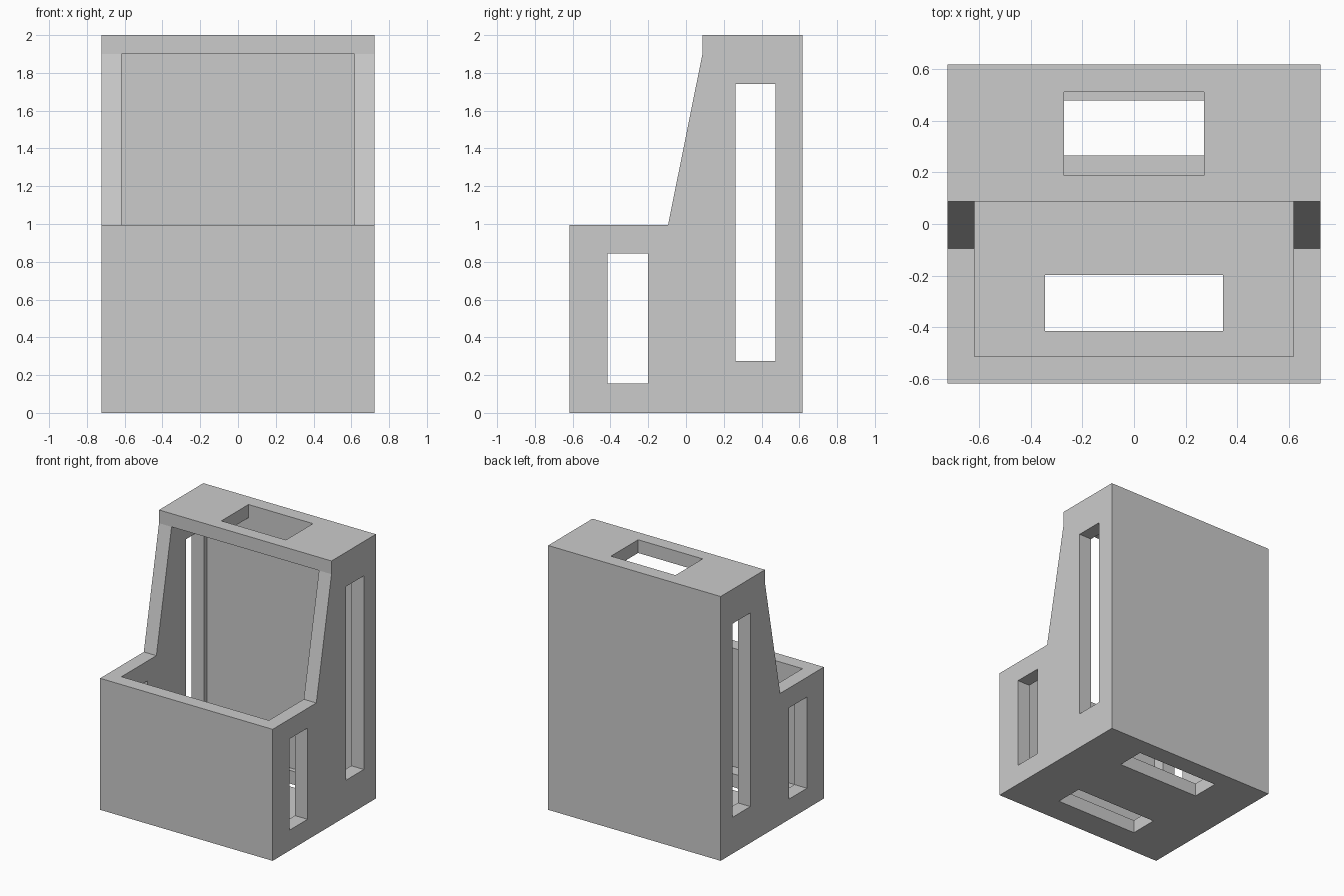
import bpy
import bmesh

cube = bpy.data.objects.get("Cube")
if cube:
    bpy.data.objects.remove(cube, do_unlink=True)

grey = bpy.data.materials.new("plain grey")
grey.use_nodes = True
COLOUR = (0.6, 0.6, 0.6, 1)
grey.diffuse_color = COLOUR
grey.node_tree.nodes["Principled BSDF"].inputs["Base Color"].default_value = COLOUR

WIDTH, DEPTH, WALL = 0.722, 0.617, 0.105   # half width, half depth, wall thickness


def prism(name, profile, half_width):
    """Extrude a (y, z) side profile along x."""
    bm = bmesh.new()
    face = bm.faces.new([bm.verts.new((-half_width, y, z)) for y, z in profile])
    ext = bmesh.ops.extrude_face_region(bm, geom=[face])
    moved = [v for v in ext["geom"] if isinstance(v, bmesh.types.BMVert)]
    bmesh.ops.translate(bm, verts=moved, vec=(2 * half_width, 0, 0))
    bmesh.ops.recalc_face_normals(bm, faces=bm.faces)
    mesh = bpy.data.meshes.new(name)
    bm.to_mesh(mesh)
    bm.free()
    mesh.materials.append(grey)
    obj = bpy.data.objects.new(name, mesh)
    bpy.context.scene.collection.objects.link(obj)
    return obj


def cut(target, name, half_width, y0, y1, z0, z1):
    """Subtract a box centred on x."""
    cutter = prism(name, [(y0, z0), (y1, z0), (y1, z1), (y0, z1)], half_width)
    cutter.hide_render = True
    cutter.hide_set(True)
    cutter.display_type = 'WIRE'
    mod = target.modifiers.new(name, 'BOOLEAN')
    mod.operation = 'DIFFERENCE'
    mod.solver = 'EXACT'
    mod.object = cutter
    return cutter


# Outer body: low front bin, sloping sides and a tall back
body = prism("dispenser_body", [
    (-DEPTH, 0), (DEPTH, 0), (DEPTH, 2), (0.087, 2),
    (0.087, 1.9), (-0.095, 0.995), (-DEPTH, 0.995)], WIDTH)

cutters = [
    # Hollow inside, open at the front and above the bin
    cut(body, "cavity_cutter", WIDTH - WALL, WALL - DEPTH, DEPTH - WALL, 0.1, 1.9),
    # Slots through both side walls
    cut(body, "front_side_slot_cutter", 1, -0.415, -0.2, 0.155, 0.845),
    cut(body, "back_side_slot_cutter", 1, 0.262, 0.473, 0.275, 1.74),
    # Slots through the floor
    cut(body, "front_floor_slot_cutter", 0.345, -0.413, -0.198, -0.1, 0.2),
    cut(body, "back_floor_slot_cutter", 0.345, 0.265, 0.478, -0.1, 0.2),
    # Opening in the top
    cut(body, "top_opening_cutter", 0.27, 0.187, 0.511, 1.8, 2.1),
]

# Bake the cuts and remove the helpers
bpy.context.view_layer.objects.active = body
body.select_set(True)
for mod in list(body.modifiers):
    bpy.ops.object.modifier_apply(modifier=mod.name)
for cutter in cutters:
    bpy.data.objects.remove(cutter, do_unlink=True)
